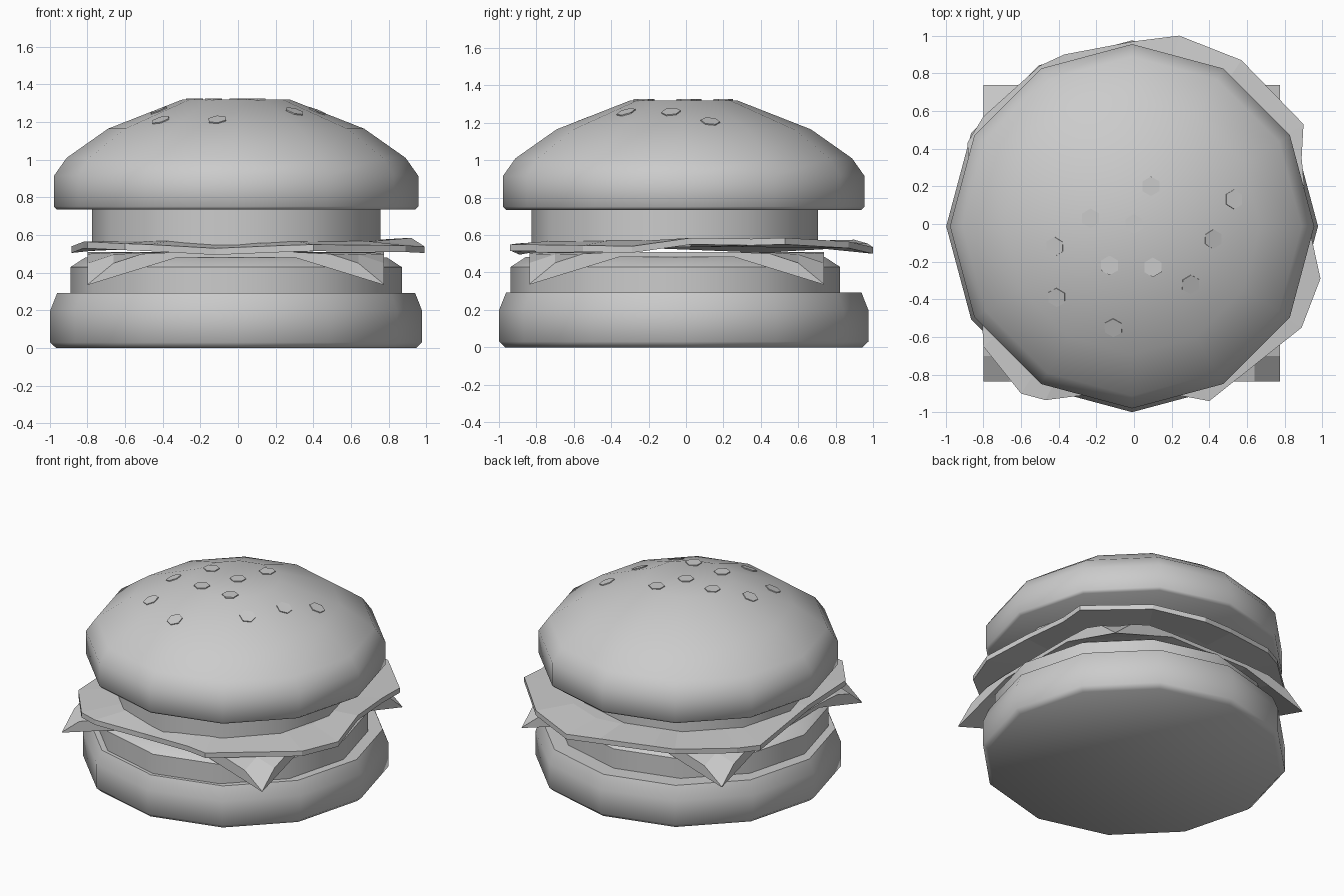
import bpy, bmesh, math
from mathutils import Vector
from mathutils.bvhtree import BVHTree

if "Cube" in bpy.data.objects:
    bpy.data.objects.remove(bpy.data.objects["Cube"])


def add_object(name, bm, angle=None):
    bmesh.ops.recalc_face_normals(bm, faces=bm.faces)
    mesh = bpy.data.meshes.new(name)
    bm.to_mesh(mesh)
    obj = bpy.data.objects.new(name, mesh)
    bpy.context.collection.objects.link(obj)
    if angle:
        bpy.ops.object.select_all(action='DESELECT')
        bpy.context.view_layer.objects.active = obj
        obj.select_set(True)
        bpy.ops.object.shade_smooth_by_angle(angle=math.radians(angle))
    return obj


def bridge(bm, a, b):
    for i in range(len(a)):
        j = (i + 1) % len(a)
        bm.faces.new((a[i], a[j], b[j], b[i]))


def lathe(profile, cx, cy, sides=12):
    """Closed solid of revolution from (radius, height) points."""
    bm = bmesh.new()
    rings = [[bm.verts.new((cx + r * math.cos(2 * math.pi * i / sides),
                            cy + r * math.sin(2 * math.pi * i / sides), z))
              for i in range(sides)] for r, z in profile]
    for a, b in zip(rings, rings[1:]):
        bridge(bm, a, b)
    bm.faces.new(rings[0])
    bm.faces.new(rings[-1])
    return bm


# Bottom bun, patty and tomato
add_object("bottom_bun", lathe([(0.955, 0), (0.987, 0.03), (0.987, 0.2), (0.95, 0.293)],
                               -0.01, -0.012), 50)
add_object("patty", lathe([(0.88, 0.285), (0.88, 0.43), (0.80, 0.482)], -0.01, -0.057), 50)
add_object("tomato", lathe([(0.766, 0.54), (0.766, 0.74)], -0.01, -0.06), 50)

# Top bun
bun = lathe([(0.95, 0.735), (0.967, 0.752), (0.967, 0.915), (0.90, 1.01),
             (0.68, 1.165), (0.285, 1.32)], -0.01, -0.012)
add_object("top_bun", bun, 50)

# Cheese slice: square with drooping pointed corners
bm = bmesh.new()
steps = [-0.787, -0.65, -0.5, -0.31, 0.31, 0.5, 0.65, 0.787]


def drop(x, y, points):
    s = abs(x) + abs(y)
    for (s0, z0), (s1, z1) in zip(points, points[1:]):
        if s <= s1:
            return z0 + (z1 - z0) * max(0, s - s0) / (s1 - s0)
    return points[-1][1]


upper = [(1.09, 0.51), (1.29, 0.50), (1.44, 0.45), (1.574, 0.338)]
lower = [(1.09, 0.484), (1.574, 0.335)]
n = len(steps)
layers = [[[bm.verts.new((x - 0.011, y - 0.05, drop(x, y, pts))) for x in steps]
           for y in steps] for pts in (upper, lower)]
for g in layers:
    for i in range(n - 1):
        for j in range(n - 1):
            bm.faces.new((g[i][j], g[i][j + 1], g[i + 1][j + 1], g[i + 1][j]))
rims = [g[0][:-1] + [g[i][-1] for i in range(n - 1)] + g[-1][:0:-1]
        + [g[i][0] for i in range(n - 1, 0, -1)] for g in layers]
bridge(bm, rims[0], rims[1])
add_object("cheese", bm)

# Lettuce leaf: wavy outline with a raised middle
outline = [(0.24, 1.0, 0.50), (0.57, 0.87, 0.53), (0.90, 0.53, 0.55), (0.89, 0.35, 0.545),
           (0.92, 0.03, 0.55), (0.99, -0.29, 0.505), (0.89, -0.55, 0.51), (0.4, -0.94, 0.515),
           (0.24, -0.91, 0.51), (-0.12, -0.89, 0.495), (-0.47, -0.935, 0.515),
           (-0.6, -0.9, 0.52), (-0.8, -0.65, 0.53), (-0.82, -0.2, 0.53), (-0.885, 0.43, 0.505),
           (-0.8, 0.57, 0.515), (-0.5, 0.84, 0.53), (-0.37, 0.9, 0.54), (0, 0.97, 0.52)]
bm = bmesh.new()
sheets = []
for h in (0, 0.035):
    rim = [bm.verts.new((x, y, z + h)) for x, y, z in outline]
    inner = [bm.verts.new((x * 0.75, y * 0.75, 0.535 + h)) for x, y, z in outline]
    bridge(bm, rim, inner)
    bm.faces.new(inner)
    sheets.append(rim)
bridge(bm, sheets[0], sheets[1])
add_object("lettuce", bm)

# Sesame seeds: thin hexagons laid on the top bun
tree = BVHTree.FromBMesh(bun)
spots = [(0.09, 0.2), (-0.23, 0.03), (0, 0), (0.53, 0.13), (0.42, -0.08), (-0.42, -0.12),
         (-0.13, -0.22), (0.1, -0.23), (0.3, -0.32), (-0.41, -0.39), (-0.11, -0.55)]
bm = bmesh.new()
for x, y in spots:
    hit, normal, _, _ = tree.ray_cast(Vector((x, y, 3)), Vector((0, 0, -1)))
    turn = Vector((0, 0, 1)).rotation_difference(normal).to_matrix()
    rings = [[bm.verts.new(hit + turn @ Vector((0.052 * math.sin(math.pi * i / 3),
                                                0.052 * math.cos(math.pi * i / 3), h)))
              for i in range(6)] for h in (-0.02, 0.006)]
    bridge(bm, *rings)
    for ring in rings:
        bm.faces.new(ring)
add_object("sesame_seeds", bm)
